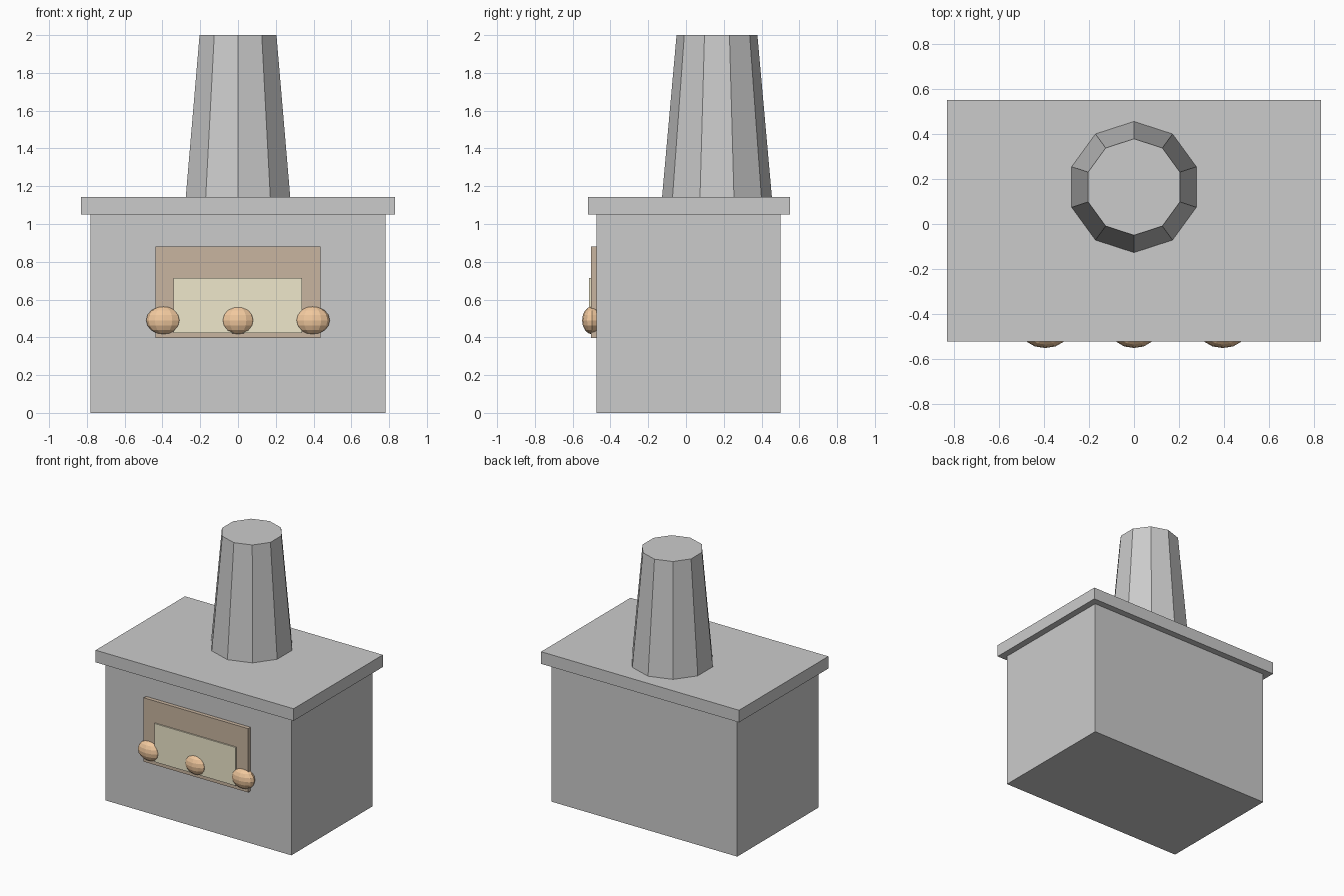
import bpy
import math

if "Cube" in bpy.data.objects:
    bpy.data.objects.remove(bpy.data.objects["Cube"])


def material(name, color):
    m = bpy.data.materials.new(name)
    m.diffuse_color = (*color, 1)
    m.use_nodes = True
    m.node_tree.nodes["Principled BSDF"].inputs["Base Color"].default_value = m.diffuse_color
    return m


def finish(name, mat):
    ob = bpy.context.object
    ob.name = name
    bpy.ops.object.transform_apply(location=False, rotation=True, scale=True)
    if mat:
        ob.data.materials.append(mat)
    return ob


def box(name, x, y, z, mat=None):
    # x, y and z are (low, high) extents
    spans = (x, y, z)
    bpy.ops.mesh.primitive_cube_add(size=1, location=[(a + b) / 2 for a, b in spans])
    bpy.context.object.scale = [b - a for a, b in spans]
    return finish(name, mat)


brown = material("frame_brown", (0.58, 0.46, 0.35))
cream = material("panel_cream", (0.86, 0.80, 0.60))
orange = material("knob_orange", (0.88, 0.58, 0.34))

# Body and overhanging top slab
box("body", (-0.78, 0.78), (-0.475, 0.5), (0, 1.05))
box("top_slab", (-0.83, 0.83), (-0.52, 0.55), (1.05, 1.142))

# Ten-sided tapering chimney
bpy.ops.mesh.primitive_cone_add(vertices=10, radius1=0.291, radius2=0.214,
                                depth=0.86, location=(0, 0.164, 1.57))
finish("chimney", None)

# Opening frame and inner panel on the front
box("opening_frame", (-0.438, 0.438), (-0.504, -0.465), (0.396, 0.88), brown)
box("opening_panel", (-0.342, 0.34), (-0.514, -0.465), (0.424, 0.715), cream)

# Three flattened knobs along the lower edge
for name, x, rx in (("left_knob", -0.394, 0.092), ("middle_knob", 0, 0.088),
                    ("right_knob", 0.394, 0.092)):
    bpy.ops.mesh.primitive_uv_sphere_add(segments=12, ring_count=8, radius=1,
                                         location=(x, -0.497, 0.49))
    bpy.context.object.scale = (rx, 0.053, 0.074)
    finish(name, orange)
